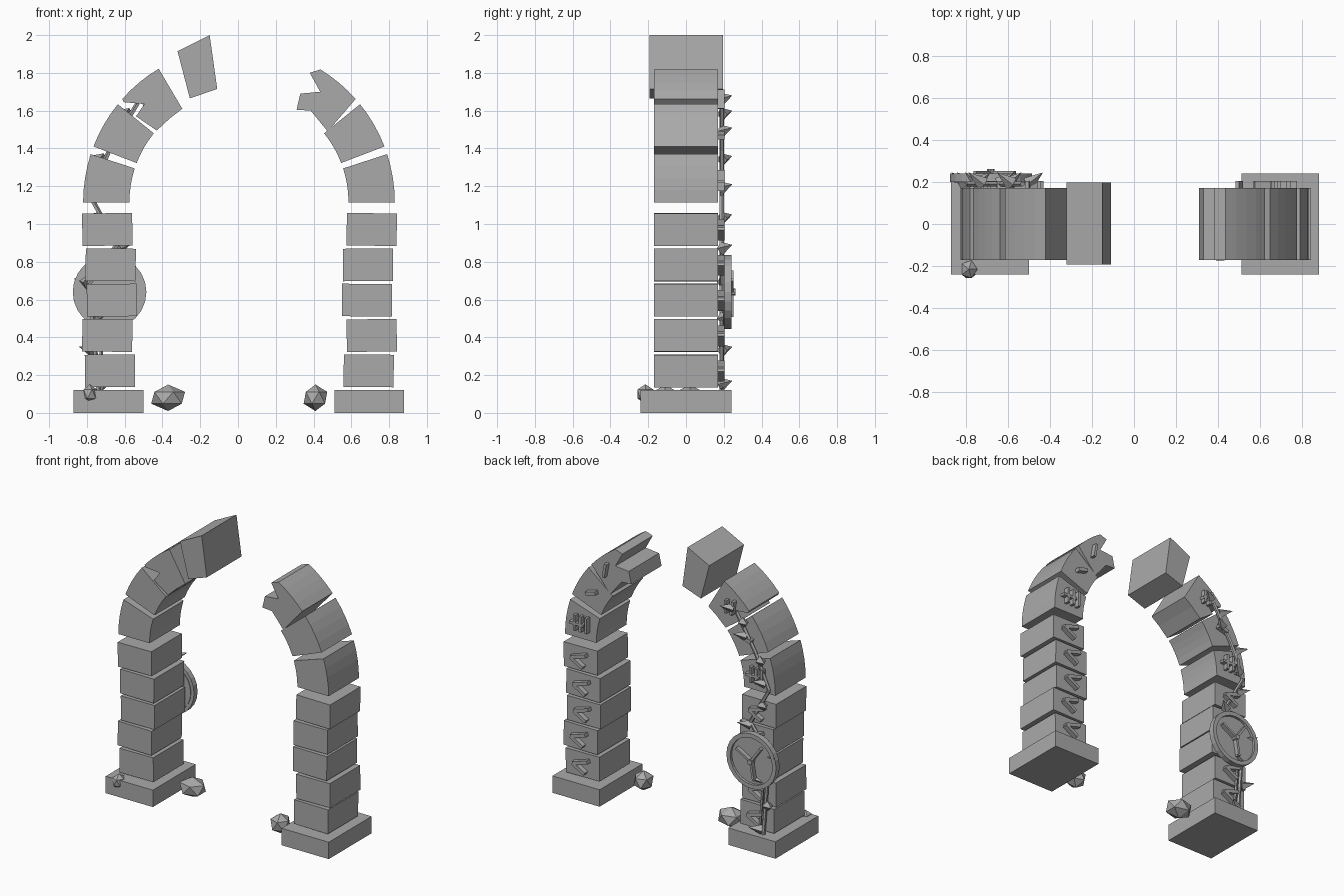
import bpy, bmesh, math
from mathutils import Vector, Matrix

cube = bpy.data.objects.get("Cube")
if cube:
    bpy.data.objects.remove(cube, do_unlink=True)

stone = bpy.data.materials.new("grey_stone")
stone.use_nodes = True
GREY = (0.4, 0.4, 0.4, 1)
stone.diffuse_color = GREY
stone.node_tree.nodes["Principled BSDF"].inputs["Base Color"].default_value = GREY


def finish(name, bm):
    bmesh.ops.recalc_face_normals(bm, faces=bm.faces)
    mesh = bpy.data.meshes.new(name)
    bm.to_mesh(mesh)
    bm.free()
    mesh.materials.append(stone)
    obj = bpy.data.objects.new(name, mesh)
    bpy.context.collection.objects.link(obj)
    return obj


def box(name, centre, size, tilt=0):
    """Box turned by tilt degrees about the y axis."""
    bm = bmesh.new()
    m = (Matrix.Translation(centre) @ Matrix.Rotation(math.radians(tilt), 4, 'Y')
         @ Matrix.Diagonal((*size, 1)))
    bmesh.ops.create_cube(bm, size=1, matrix=m)
    return finish(name, bm)


def prism(name, outline, y0, y1):
    """Extrude an x-z outline from y0 to y1."""
    bm = bmesh.new()
    face = bm.faces.new([bm.verts.new((x, y0, z)) for x, z in outline])
    new = bmesh.ops.extrude_face_region(bm, geom=[face])["geom"]
    bmesh.ops.translate(bm, vec=(0, y1 - y0, 0),
                        verts=[v for v in new if isinstance(v, bmesh.types.BMVert)])
    return finish(name, bm)


def rod(name, a, b, r1, r2, sides):
    """Tapered rod or spike between two points."""
    a, b = Vector(a), Vector(b)
    d = b - a
    bm = bmesh.new()
    m = Matrix.Translation((a + b) / 2) @ d.to_track_quat('Z', 'Y').to_matrix().to_4x4()
    bmesh.ops.create_cone(bm, cap_ends=True, segments=sides, radius1=r1,
                          radius2=r2, depth=d.length, matrix=m)
    return finish(name, bm)


def bar(name, x, z, angle, length, width=0.018):
    """Raised carving bar on the back face."""
    box(name, (x, 0.185, z), (length, 0.04, width), angle)


SPRING, OUTER, INNER = 1.115, 0.825, 0.58


def arc(side, r, start, end, steps=4):
    pts = []
    for i in range(steps + 1):
        t = math.radians(start + (end - start) * i / steps)
        pts.append((side * r * math.cos(t) + 0.005, SPRING + r * math.sin(t)))
    return pts


# Pillars: plinth, five slightly shifted blocks, chevron carvings
shifts = {-1: [-0.678, -0.692, -0.668, -0.674, -0.692],
          1: [0.692, 0.708, 0.683, 0.688, 0.708]}
tilts = [0.6, -0.7, 0.4, -0.5, 0.6]
for side, word in ((-1, "right"), (1, "left")):
    box(f"{word}_plinth", (side * 0.69 + 0.005, 0, 0.06), (0.37, 0.48, 0.12))
    for i, x in enumerate(shifts[side]):
        z = 0.223 + i * 0.187
        box(f"{word}_block", (x, 0, z), (0.265, 0.34, 0.172), tilts[i] * side)
        bar(f"{word}_chevron_upper", x, z + 0.025, 16, 0.12, 0.024)
        bar(f"{word}_chevron_lower", x + 0.012, z - 0.02, -30, 0.11, 0.024)
    # Lower arch stones
    for start in (0, 21):
        end = start + 18
        prism(f"{word}_arch_stone",
              arc(side, OUTER, start, end) + arc(side, INNER, end, start), -0.17, 0.17)
    # Carved strokes on the arch stones
    cx = side * 0.69
    for k in (-1, 0, 1):
        bar(f"{word}_rune_stroke", cx + k * 0.045, 1.23, 90, 0.11)
    bar(f"{word}_rune_cross", cx + 0.03, 1.225, 0, 0.11)
    bar(f"{word}_rune_dash", side * 0.61, 1.47, side * 15, 0.08, 0.025)
    bar(f"{word}_rune_upright", side * 0.5, 1.66, 80, 0.1)
bar("right_rune_upright", -0.45, 1.66, 90, 0.09)
bar("right_rune_cross", -0.47, 1.66, 20, 0.08)

# Broken upper arch stones and the loose keystone
prism("left_broken_stone", arc(1, OUTER, 41.5, 58.5)
      + [(0.38, 1.80), (0.435, 1.70), (0.33, 1.69), (0.31, 1.605),
         (0.385, 1.60), (0.475, 1.49)], -0.17, 0.17)
prism("right_broken_stone", arc(-1, OUTER, 41.5, 59)
      + [(-0.295, 1.61), (-0.36, 1.56), (-0.43, 1.495), (-0.54, 1.57),
         (-0.495, 1.635), (-0.605, 1.645)], -0.17, 0.17)
prism("keystone", [(-0.32, 1.915), (-0.15, 2.0), (-0.11, 1.715), (-0.255, 1.665)],
      -0.193, 0.197)

# Round medallion: plate, raised rim, spokes
CX, CZ = -0.68, 0.64


def ring(r, n=24):
    return [(CX + r * math.cos(i * math.tau / n), CZ + r * math.sin(i * math.tau / n))
            for i in range(n)]


prism("medallion_plate", ring(0.172), 0.195, 0.222)
bm = bmesh.new()
loops = [[bm.verts.new((x, y, z)) for x, z in ring(r)]
         for r, y in ((0.195, 0.2), (0.195, 0.24), (0.165, 0.24), (0.165, 0.2))]
for a, b in zip(loops, loops[1:] + loops[:1]):
    for i in range(len(a)):
        j = (i + 1) % len(a)
        bm.faces.new((a[i], a[j], b[j], b[i]))
finish("medallion_rim", bm)
for angle in (30, 125, 260):
    t = math.radians(angle)
    box("medallion_spoke", (CX + 0.065 * math.cos(t), 0.235, CZ + 0.065 * math.sin(t)),
        (0.135, 0.035, 0.016), -angle)
rod("medallion_hub", (CX, 0.2, CZ), (CX, 0.262, CZ), 0.018, 0.018, 8)

# Climbing vine with pointed leaves
path = [(-0.74, 0.12), (-0.77, 0.5), (-0.79, 0.68), (-0.64, 0.89),
        (-0.785, 1.15), (-0.68, 1.39), (-0.53, 1.64)]
points = [Vector((x, 0.19, z)) for x, z in path]
for a, b in zip(points, points[1:]):
    rod("vine_stem", a, b, 0.013, 0.013, 5)
rod("vine_side_stem", (-0.71, 0.19, 0.13), (-0.74, 0.19, 0.5), 0.01, 0.01, 5)
for i, z in enumerate([0.15, 0.33, 0.5, 0.69, 0.87, 1.03, 1.19, 1.34, 1.49, 1.58, 1.66]):
    for a, b in zip(points, points[1:]):
        if a.z <= z <= b.z or b is points[-1]:
            p = a.lerp(b, (z - a.z) / (b.z - a.z))
            break
    side = -1 if i % 2 else 1
    rod("vine_leaf", p + Vector((side * 0.015, 0, 0)),
        p + Vector((side * 0.085, 0.055, 0.02)), 0.035, 0, 4)

# Fallen rubble
for centre, size in (((-0.37, 0.02, 0.08), (0.1, 0.085, 0.07)),
                     ((0.41, -0.11, 0.08), (0.07, 0.075, 0.07)),
                     ((-0.785, -0.215, 0.1), (0.045, 0.05, 0.052))):
    bm = bmesh.new()
    bmesh.ops.create_icosphere(bm, subdivisions=1, radius=1,
                               matrix=Matrix.Translation(centre) @ Matrix.Diagonal((*size, 1)))
    finish("rubble", bm)
